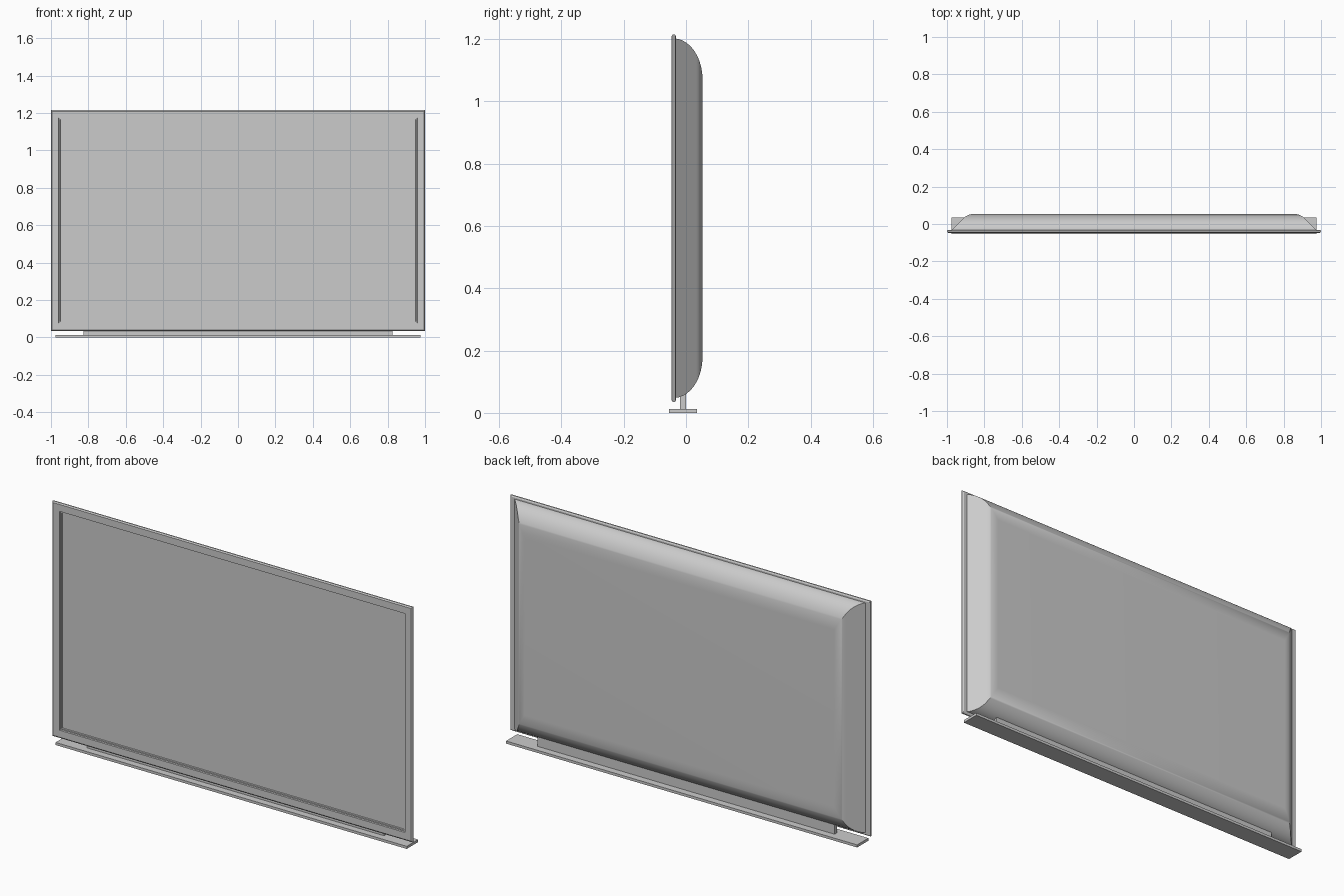
import bpy, bmesh, math

if "Cube" in bpy.data.objects:
    bpy.data.objects.remove(bpy.data.objects["Cube"])

GREY = (0.6, 0.6, 0.6, 1)
mat = bpy.data.materials.new("plain grey")
mat.use_nodes = True
mat.diffuse_color = GREY
mat.node_tree.nodes["Principled BSDF"].inputs["Base Color"].default_value = GREY

MID_Z = 0.625  # middle height of the panel


def finish(bm, name, smooth=None):
    bmesh.ops.recalc_face_normals(bm, faces=bm.faces)
    mesh = bpy.data.meshes.new(name)
    bm.to_mesh(mesh)
    bm.free()
    mesh.materials.append(mat)
    obj = bpy.data.objects.new(name, mesh)
    bpy.context.collection.objects.link(obj)
    if smooth:
        bpy.ops.object.select_all(action="DESELECT")
        obj.select_set(True)
        bpy.context.view_layer.objects.active = obj
        bpy.ops.object.shade_smooth_by_angle(angle=math.radians(smooth))
    return obj


def loft(name, rings, smooth=None):
    """Skin upright rectangles given as (half width, half height, y)."""
    bm = bmesh.new()
    loops = [[bm.verts.new((sx * w, y, MID_Z + sz * h))
              for sx, sz in ((-1, -1), (1, -1), (1, 1), (-1, 1))]
             for w, h, y in rings]
    for a, b in zip(loops, loops[1:]):
        for i in range(4):
            j = (i + 1) % 4
            bm.faces.new((a[i], a[j], b[j], b[i]))
    bm.faces.new(loops[0])
    bm.faces.new(loops[-1])
    return finish(bm, name, smooth)


def box(name, half_x, y0, y1, z0, z1):
    bm = bmesh.new()
    bmesh.ops.create_cube(bm, size=1)
    for v in bm.verts:
        v.co = (v.co.x * 2 * half_x,
                (y0 + y1) / 2 + v.co.y * (y1 - y0),
                (z0 + z1) / 2 + v.co.z * (z1 - z0))
    return finish(bm, name)


# Front frame: chamfered rim, flat bezel, sloped lip and recessed screen
steps = [(0.006, -0.032), (0, -0.036), (0, -0.042), (0.006, -0.047),
         (0.041, -0.047), (0.043, -0.041), (0.049, -0.041), (0.051, -0.036)]
loft("screen_frame", [(1 - i, 0.59 - i, y) for i, y in steps])

# Back shell: elliptical top and bottom, slanted ends with a rounded shoulder
FRONT, BACK, SHOULDER = -0.033, 0.053, 0.07
rings = []
for k in range(25):
    a = math.radians(4 + 86 * k / 24)
    y = -0.04 + (BACK + 0.04) * math.sin(a)
    height = 0.445 + 0.132 * math.cos(a)
    # end slope runs at 45 degrees, then a fillet blends it into the back
    drop = SHOULDER * (1 - math.cos(math.pi / 4))
    if BACK - y > drop:
        inset = y - FRONT
    else:
        c = 1 - (BACK - y) / SHOULDER
        inset = (BACK - drop - FRONT) + SHOULDER * (
            math.sin(math.pi / 4) - math.sqrt(max(0, 1 - c * c)))
    rings.append((0.975 - inset, height, y))
loft("back_shell", rings, smooth=35)

# Stand: a long thin neck on a flat base plate
box("stand_neck", 0.825, -0.02, 0.0, 0.012, 0.09)
box("stand_base", 0.975, -0.054, 0.035, 0.0, 0.013)
